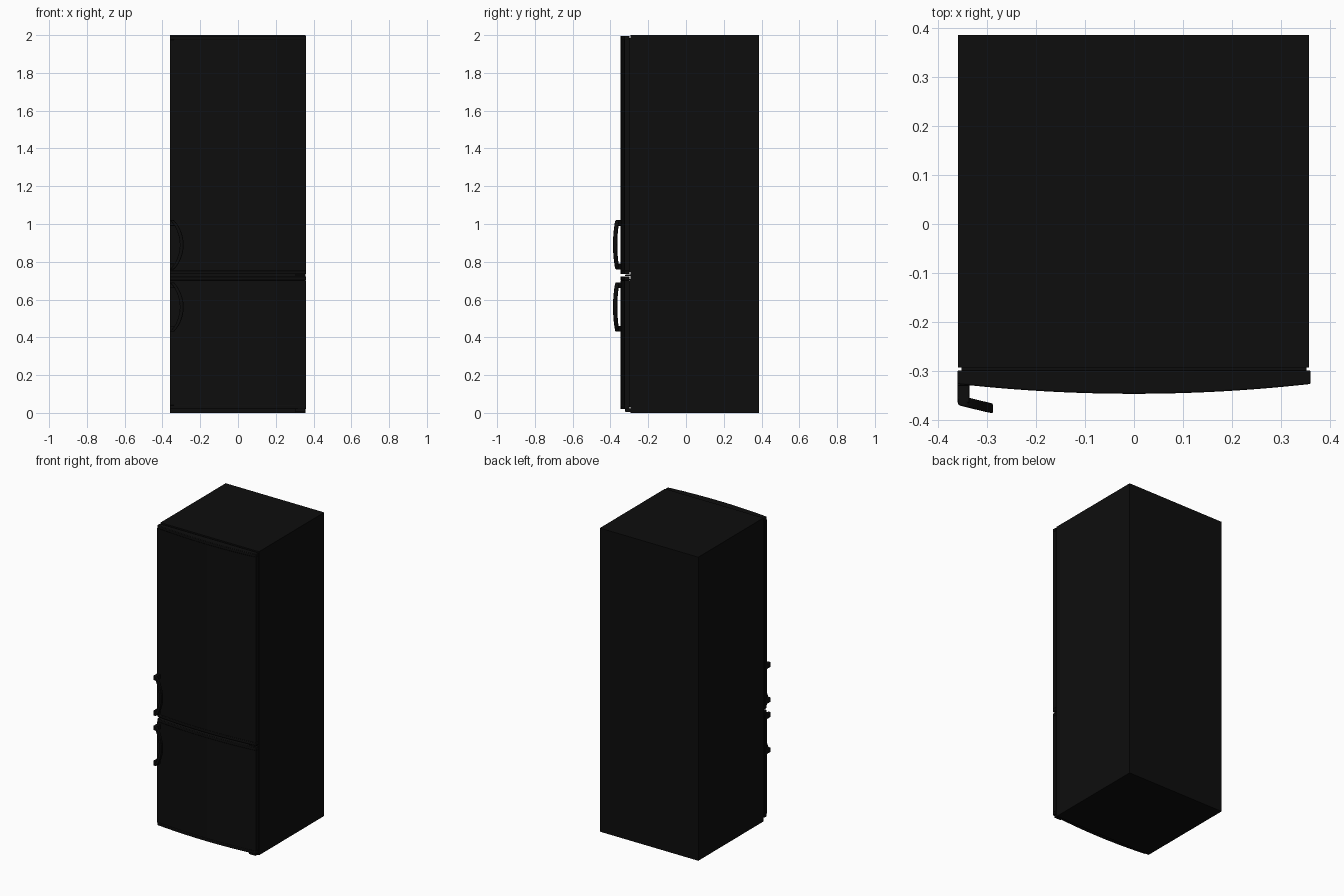
import bpy, bmesh, math
from mathutils import Vector

if "Cube" in bpy.data.objects:
    bpy.data.objects.remove(bpy.data.objects["Cube"])

black = bpy.data.materials.new("black_enamel")
black.diffuse_color = (0.004, 0.004, 0.004, 1)
black.use_nodes = True
black.node_tree.nodes["Principled BSDF"].inputs["Base Color"].default_value = black.diffuse_color


def finish(name, bm, bevel=0.0, smooth=False):
    bmesh.ops.recalc_face_normals(bm, faces=bm.faces)
    mesh = bpy.data.meshes.new(name)
    bm.to_mesh(mesh)
    bm.free()
    ob = bpy.data.objects.new(name, mesh)
    bpy.context.collection.objects.link(ob)
    mesh.materials.append(black)
    if bevel:
        mod = ob.modifiers.new("soft_edges", 'BEVEL')
        mod.width, mod.segments, mod.limit_method = bevel, 2, 'ANGLE'
    if smooth:
        bpy.ops.object.select_all(action='DESELECT')
        ob.select_set(True)
        bpy.context.view_layer.objects.active = ob
        bpy.ops.object.shade_smooth_by_angle(angle=math.radians(35))
    return ob


def box(name, x, y, z, bevel=0.0):
    bm = bmesh.new()
    bmesh.ops.create_cube(bm, size=1)
    for v in bm.verts:
        v.co = [(a + b) / 2 + c * (b - a) for (a, b), c in zip((x, y, z), v.co)]
    return finish(name, bm, bevel)


def prism(name, outline, z0, z1, bevel=0.0):
    bm = bmesh.new()
    face = bm.faces.new([bm.verts.new((x, y, z0)) for x, y in outline])
    new = bmesh.ops.extrude_face_region(bm, geom=[face])["geom"]
    bmesh.ops.translate(bm, vec=(0, 0, z1 - z0),
                        verts=[v for v in new if isinstance(v, bmesh.types.BMVert)])
    return finish(name, bm, bevel, True)


def front_y(x):
    return -0.347 + 0.020 * (x / 0.36) ** 2


def door_outline(inset=0.0):
    w = 0.361 - inset
    xs = [-w + 2 * w * i / 24 for i in range(25)]
    pts = [(x, front_y(x) + inset) for x in xs]
    return [(-w, -0.299)] + pts + [(w, -0.299)]


def handle(name, z0, z1):
    # bowed bar swept outwards and towards the door centre
    bm = bmesh.new()
    n, rings = 20, []
    for i in range(n + 1):
        t = i / n
        bow = math.sin(math.pi * t) ** 0.75
        c = Vector((-0.351 + 0.053 * bow, -0.362 - 0.013 * bow, z0 + 0.009 + (z1 - z0 - 0.018) * t))
        lean = 0.009 * math.cos(math.pi * t)
        ring = []
        for sx, sy in ((-1, -1), (1, -1), (1, 1), (-1, 1)):
            ring.append(bm.verts.new(c + Vector((sx * 0.010, sy * 0.010 - sx * 0.002, -lean))))
        rings.append(ring)
    for a, b in zip(rings, rings[1:]):
        for k in range(4):
            bm.faces.new((a[k], a[(k + 1) % 4], b[(k + 1) % 4], b[k]))
    bm.faces.new(rings[0])
    bm.faces.new(rings[-1])
    finish(name, bm, 0.003, True)
    # mounting feet
    for label, a, b in (("lower", z0, z0 + 0.03), ("upper", z1 - 0.03, z1)):
        box(f"{name}_{label}_foot", (-0.361, -0.336), (-0.366, -0.32), (a, b), 0.003)


# cabinet
box("cabinet", (-0.36, 0.358), (-0.293, 0.386), (0.0, 2.0))

# doors with end caps, edge trim and recessed seals
for name, z0, z1 in (("freezer_door", 0.02, 0.722), ("fridge_door", 0.734, 1.996)):
    prism(name, door_outline(0.001), z0 + 0.02, z1 - 0.02)
    prism(name + "_bottom_cap", door_outline(), z0, z0 + 0.02, 0.003)
    prism(name + "_top_cap", door_outline(), z1 - 0.02, z1, 0.003)
    box(name + "_edge_trim", (-0.361, -0.338), (-0.331, -0.31), (z0 + 0.02, z1 - 0.02), 0.002)
    box(name + "_seal", (-0.352, 0.352), (-0.300, -0.292), (z0 + 0.012, z1 - 0.012))

# hinges on the right side
for name, z0, z1 in (("bottom_hinge", 0.005, 0.024), ("middle_hinge", 0.724, 0.732)):
    box(name, (0.305, 0.352), (-0.322, -0.29), (z0, z1), 0.002)

handle("fridge_handle", 0.76, 1.02)
handle("freezer_handle", 0.43, 0.69)
